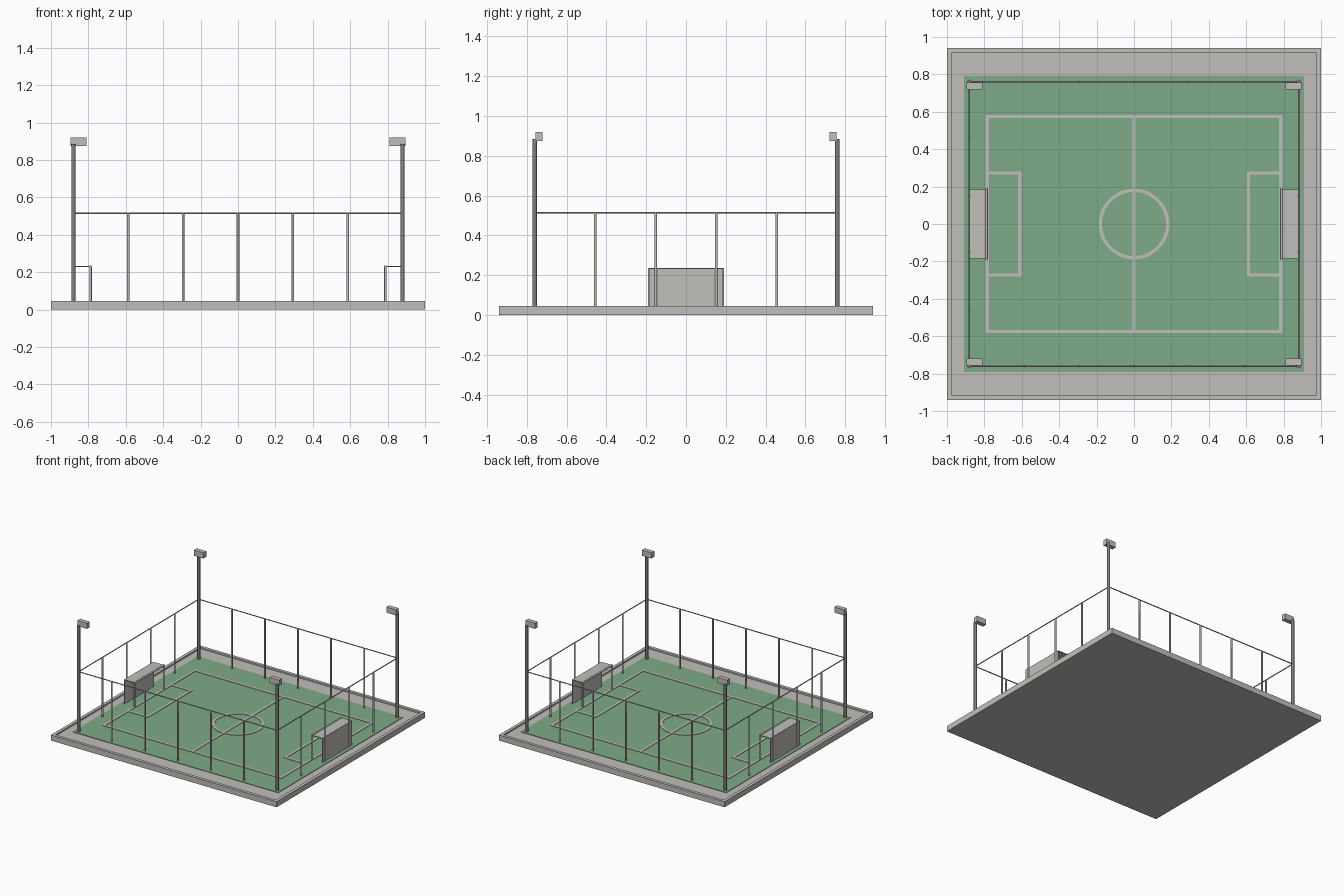
import bpy
import bmesh
from math import pi
from mathutils import Vector

old = bpy.data.objects.get("Cube")
if old:
    bpy.data.objects.remove(old, do_unlink=True)


def material(name, r, g, b):
    m = bpy.data.materials.new(name)
    m.use_nodes = True
    m.diffuse_color = (r, g, b, 1)
    m.node_tree.nodes["Principled BSDF"].inputs["Base Color"].default_value = (r, g, b, 1)
    return m


CONCRETE = material("light warm grey", 0.53, 0.52, 0.49)
TURF = material("turf green", 0.21, 0.41, 0.25)
STEEL = material("steel grey", 0.22, 0.22, 0.21)


def finish(bm, name, mat):
    mesh = bpy.data.meshes.new(name)
    bm.to_mesh(mesh)
    bm.free()
    mesh.materials.append(mat)
    ob = bpy.data.objects.new(name, mesh)
    bpy.context.collection.objects.link(ob)
    return ob


def box(name, lo, hi, mat):
    lo, hi = Vector(lo), Vector(hi)
    bm = bmesh.new()
    bmesh.ops.create_cube(bm, size=1)
    for v in bm.verts:
        v.co = (lo + hi) / 2 + v.co * (hi - lo)
    return finish(bm, name, mat)


def rod(name, a, b, radius, mat, sides=8):
    a, b = Vector(a), Vector(b)
    bm = bmesh.new()
    bmesh.ops.create_cone(bm, cap_ends=True, segments=sides, radius1=radius,
                          radius2=radius, depth=(b - a).length)
    turn = (b - a).to_track_quat('Z', 'Y')
    for v in bm.verts:
        v.co = (a + b) / 2 + turn @ v.co
    for f in bm.faces:
        f.smooth = len(f.verts) == 4
    return finish(bm, name, mat)


# Slab with a raised rim around a sunken floor
RIM, FLOOR, GRASS = 0.045, 0.034, 0.038
slab = box("base_slab", (-1, -0.94, 0), (1, 0.94, RIM), CONCRETE)
bm = bmesh.new()
bm.from_mesh(slab.data)
top = [f for f in bm.faces if f.normal.z > 0.9]
bmesh.ops.inset_region(bm, faces=top, thickness=0.035)
bmesh.ops.inset_region(bm, faces=top, thickness=0.0005, depth=FLOOR - RIM)
bm.to_mesh(slab.data)
bm.free()

# Turf
box("turf", (-0.91, -0.79, FLOOR - 0.005), (0.91, 0.79, GRASS), TURF)

# Painted pitch lines
W = 0.009


def line(name, x0, y0, x1, y1):
    box(name, (x0 - W, y0 - W, GRASS - 0.002), (x1 + W, y1 + W, GRASS + 0.004), CONCRETE)


LX, LY, PX, PY = 0.785, 0.575, 0.61, 0.273
line("halfway_line", 0, -LY, 0, LY)
for s, side in ((1, "left"), (-1, "right")):
    line(side + "_goal_line", s * LX, -LY, s * LX, LY)
    line(side + "_penalty_front", s * PX, -PY, s * PX, PY)
    for t in (1, -1):
        line(side + "_penalty_side", min(s * PX, s * LX), t * PY, max(s * PX, s * LX), t * PY)
for t in (1, -1):
    line("touch_line", -LX, t * LY, LX, t * LY)

# Centre circle: a flat ring swept from a small rectangular section
bm = bmesh.new()
section = [bm.verts.new((r, 0, z)) for r, z in
           ((0.171, GRASS), (0.189, GRASS), (0.189, GRASS + 0.004), (0.171, GRASS + 0.004))]
edges = [bm.edges.new((section[i], section[(i + 1) % 4])) for i in range(4)]
bmesh.ops.spin(bm, geom=section + edges, cent=(0, 0, 0), axis=(0, 0, 1),
               angle=2 * pi, steps=48, use_merge=True)
bmesh.ops.remove_doubles(bm, verts=bm.verts, dist=0.0005)
bmesh.ops.recalc_face_normals(bm, faces=bm.faces)
finish(bm, "centre_circle", CONCRETE)

# Fence: slim posts and a top rail on each side
FX, FY, RAIL = 0.88, 0.76, 0.515
for s in (1, -1):
    for i in range(1, 6):
        x = -FX + i * FX / 3
        rod("fence_post", (x, s * FY, FLOOR), (x, s * FY, RAIL), 0.007, CONCRETE)
    for i in range(1, 5):
        y = -FY + i * FY * 2 / 5
        rod("fence_post", (s * FX, y, FLOOR), (s * FX, y, RAIL), 0.007, CONCRETE)
    rod("long_rail", (-FX, s * FY, RAIL), (FX, s * FY, RAIL), 0.004, CONCRETE)
    rod("short_rail", (s * FX, -FY, RAIL), (s * FX, FY, RAIL), 0.004, CONCRETE)

# Corner floodlights
for sx in (1, -1):
    for sy in (1, -1):
        rod("floodlight_pole", (sx * FX, sy * FY, FLOOR), (sx * FX, sy * FY, 0.885),
            0.0115, STEEL, 12)
        xs = sorted((sx * 0.81, sx * 0.895))
        ys = sorted((sy * 0.72, sy * 0.756))
        box("floodlight_lamp", (xs[0], ys[0], 0.875), (xs[1], ys[1], 0.92), CONCRETE)

# Goals: front frame, roof panel and back panel, open at the ends
GX, GY, GZ = 0.788, 0.185, 0.23
for s, side in ((1, "left"), (-1, "right")):
    for t in (1, -1):
        rod(side + "_goal_post", (s * GX, t * GY, FLOOR), (s * GX, t * GY, GZ), 0.007, CONCRETE)
    rod(side + "_goal_crossbar", (s * GX, -GY - 0.006, GZ), (s * GX, GY + 0.006, GZ),
        0.007, CONCRETE)
    xs = sorted((s * GX, s * FX))
    box(side + "_goal_roof", (xs[0], -GY, GZ - 0.003), (xs[1], GY, GZ + 0.003), CONCRETE)
    xs = sorted((s * (FX - 0.005), s * FX))
    box(side + "_goal_back", (xs[0], -GY, FLOOR), (xs[1], GY, GZ), CONCRETE)
